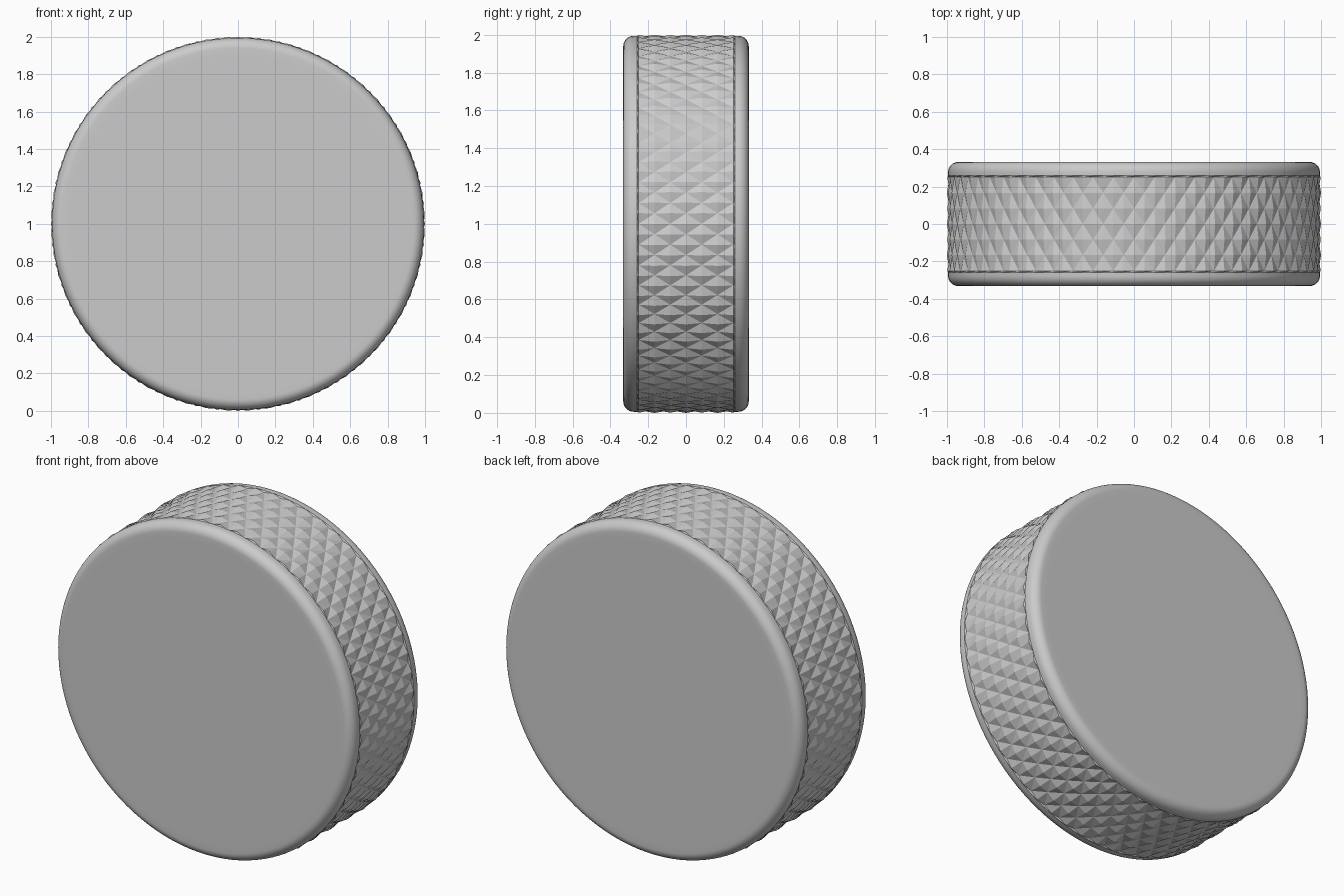
import bpy, bmesh, math

if "Cube" in bpy.data.objects:
    bpy.data.objects.remove(bpy.data.objects["Cube"])

SEG = 112          # half-diamonds around the rim
ROWS = 6           # half-diamonds across the knurled band
R, HALF, FILLET, BAND = 0.994, 0.332, 0.055, 0.25

bm = bmesh.new()


def ring(y, radius):
    """One ring of vertices; radius is a function of the index."""
    out = []
    for i in range(SEG):
        a = 2 * math.pi * i / SEG
        r = radius(i)
        out.append(bm.verts.new((r * math.sin(a), y, 1 + r * math.cos(a))))
    return out


def edge_profile(side):
    """Rounded edge from the flat face to the start of the band."""
    pts = [(R - 0.09, HALF)]
    for k in range(9):
        t = math.pi / 2 * k / 8
        pts.append((R - FILLET + FILLET * math.sin(t),
                    HALF - FILLET + FILLET * math.cos(t)))
    pts.append((R, BAND + 0.008))
    return [(r, side * y) for r, y in pts]


rings = []
# front rounded edge
for r, y in edge_profile(-1):
    rings.append(ring(y, lambda i, r=r: r))
first = len(rings)
# knurled band: diamond centres raised, crossing grooves lowered
for j in range(ROWS + 1):
    y = -BAND + 2 * BAND * j / ROWS
    rings.append(ring(y, lambda i, j=j: 1.0 if (i + j) % 2 else 0.986))
last = len(rings) - 1
# back rounded edge
for r, y in reversed(edge_profile(1)):
    rings.append(ring(y, lambda i, r=r: r))

for k in range(len(rings) - 1):
    a, b = rings[k], rings[k + 1]
    for i in range(SEG):
        n = (i + 1) % SEG
        if first <= k < last:
            # split along the groove so each diamond becomes a low pyramid
            if (i + k - first) % 2 == 0:
                tris = [(a[i], a[n], b[n]), (a[i], b[n], b[i])]
            else:
                tris = [(a[i], a[n], b[i]), (a[n], b[n], b[i])]
            for t in tris:
                bm.faces.new(t)
        elif k in (first - 1, last):
            bm.faces.new((a[i], a[n], b[n]))
            bm.faces.new((a[i], b[n], b[i]))
        else:
            bm.faces.new((a[i], a[n], b[n], b[i])).smooth = True

# flat front and back faces
for loop in (rings[0], rings[-1]):
    bm.faces.new(loop).smooth = True
bmesh.ops.recalc_face_normals(bm, faces=bm.faces)

mesh = bpy.data.meshes.new("puck")
bm.to_mesh(mesh)
bm.free()
puck = bpy.data.objects.new("puck", mesh)
bpy.context.collection.objects.link(puck)
